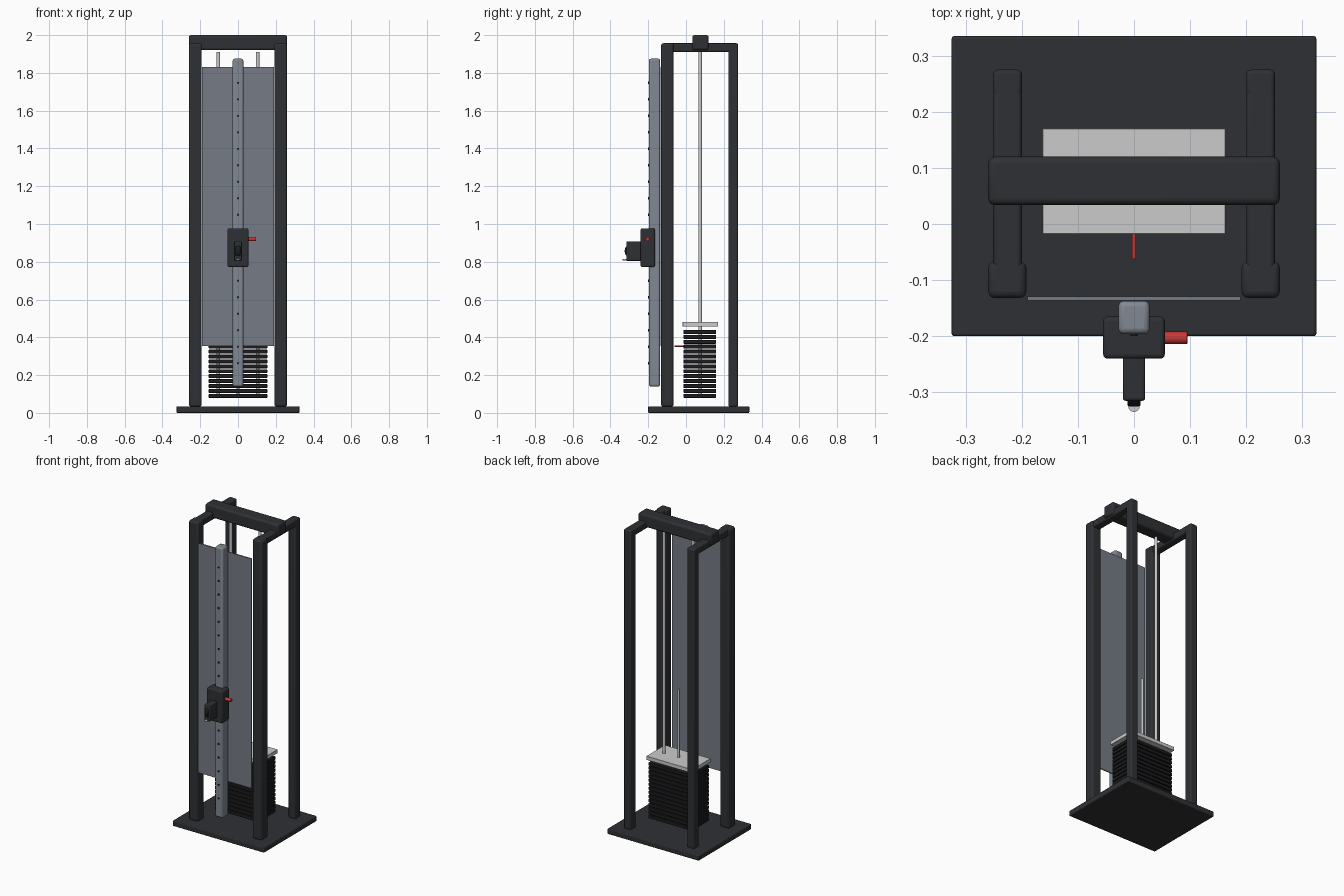
import bpy
from math import radians

if "Cube" in bpy.data.objects:
    bpy.data.objects.remove(bpy.data.objects["Cube"])


def material(name, rgb):
    m = bpy.data.materials.new(name)
    m.diffuse_color = (*rgb, 1)
    m.use_nodes = True
    m.node_tree.nodes["Principled BSDF"].inputs["Base Color"].default_value = m.diffuse_color
    return m


DARK = material("dark_frame", (0.028, 0.03, 0.034))
BLACK = material("black", (0.012, 0.012, 0.014))
STEEL = material("grey_steel", (0.22, 0.25, 0.29))
PANEL = material("panel_grey", (0.18, 0.2, 0.24))
SILVER = material("silver", (0.55, 0.56, 0.58))
RED = material("red", (0.6, 0.04, 0.035))


def finish(o, name, mat, bevel=0, segments=3):
    o.name = name
    o.data.materials.append(mat)
    if bevel:
        b = o.modifiers.new("bevel", "BEVEL")
        b.width = bevel
        b.segments = segments
    bpy.ops.object.shade_smooth_by_angle(angle=radians(35))
    return o


def box(name, x, y, z, mat, bevel=0.0, segments=3):
    # x, y, z are (min, max) ranges
    r = (x, y, z)
    bpy.ops.mesh.primitive_cube_add(size=1, location=[(a + b) / 2 for a, b in r])
    o = bpy.context.object
    o.scale = [b - a for a, b in r]
    bpy.ops.object.transform_apply(location=False, rotation=False, scale=True)
    return finish(o, name, mat, bevel, segments)


def rod(name, loc, radius, length, axis, mat, sides=20, bevel=0):
    rot = {"x": (0, radians(90), 0), "y": (radians(90), 0, 0), "z": (0, 0, 0)}[axis]
    bpy.ops.mesh.primitive_cylinder_add(vertices=sides, radius=radius, depth=length,
                                        location=loc, rotation=rot)
    return finish(bpy.context.object, name, mat, bevel, 2)


# base and frame
box("base_plate", (-0.325, 0.325), (-0.2, 0.335), (0, 0.035), DARK, 0.005)
for side, s in (("left", -1), ("right", 1)):
    def span(a, b):
        return tuple(sorted((s * a, s * b)))
    box(side + "_front_post", span(0.192, 0.26), (-0.132, -0.066), (0.033, 1.957), DARK, 0.012)
    box(side + "_back_post", span(0.2, 0.251), (0.224, 0.275), (0.033, 1.957), DARK, 0.008)
    box(side + "_top_rail", span(0.2, 0.251), (-0.085, 0.275), (1.911, 1.957), DARK, 0.008)
    rod(side + "_guide_rod", (s * 0.104, 0.075, 0.995), 0.0095, 1.83, "z", SILVER)
box("top_cross_beam", (-0.26, 0.26), (0.034, 0.12), (1.92, 2.0), DARK, 0.012)

# front shroud
box("front_panel", (-0.19, 0.19), (-0.136, -0.129), (0.355, 1.83), PANEL)

# weight stack
for i in range(14):
    z = 0.08 + i * 0.026
    box(f"weight_plate_{i + 1}", (-0.155, 0.155), (-0.013, 0.16), (z, z + 0.021), BLACK, 0.003, 2)
box("top_plate", (-0.163, 0.163), (-0.018, 0.17), (0.457, 0.481), SILVER, 0.001, 1)
rod("selector_rod", (0, 0.075, 0.5), 0.007, 0.84, "z", SILVER)
rod("selector_pin", (0, -0.036, 0.353), 0.004, 0.052, "y", RED)

# adjustment column with its row of holes
box("adjustment_column", (-0.028, 0.028), (-0.196, -0.137), (0.14, 1.875), STEEL, 0.01)
for i in range(18):
    rod(f"column_hole_{i + 1}", (0, -0.194, 0.263 + i * 0.0873), 0.006, 0.012, "y", BLACK, 16)

# sliding carriage, pulley arm and cable end
box("carriage", (-0.055, 0.055), (-0.24, -0.165), (0.772, 0.977), DARK, 0.008)
rod("carriage_pull_pin", (0.072, -0.203, 0.92), 0.011, 0.046, "x", RED, 20, 0.001)
box("pulley_arm", (-0.02, 0.02), (-0.315, -0.235), (0.805, 0.908), DARK, 0.005)
rod("pulley_wheel", (0, -0.284, 0.857), 0.041, 0.024, "x", BLACK, 24, 0.004)
rod("cable_end", (0, -0.325, 0.81), 0.01, 0.007, "z", SILVER)
